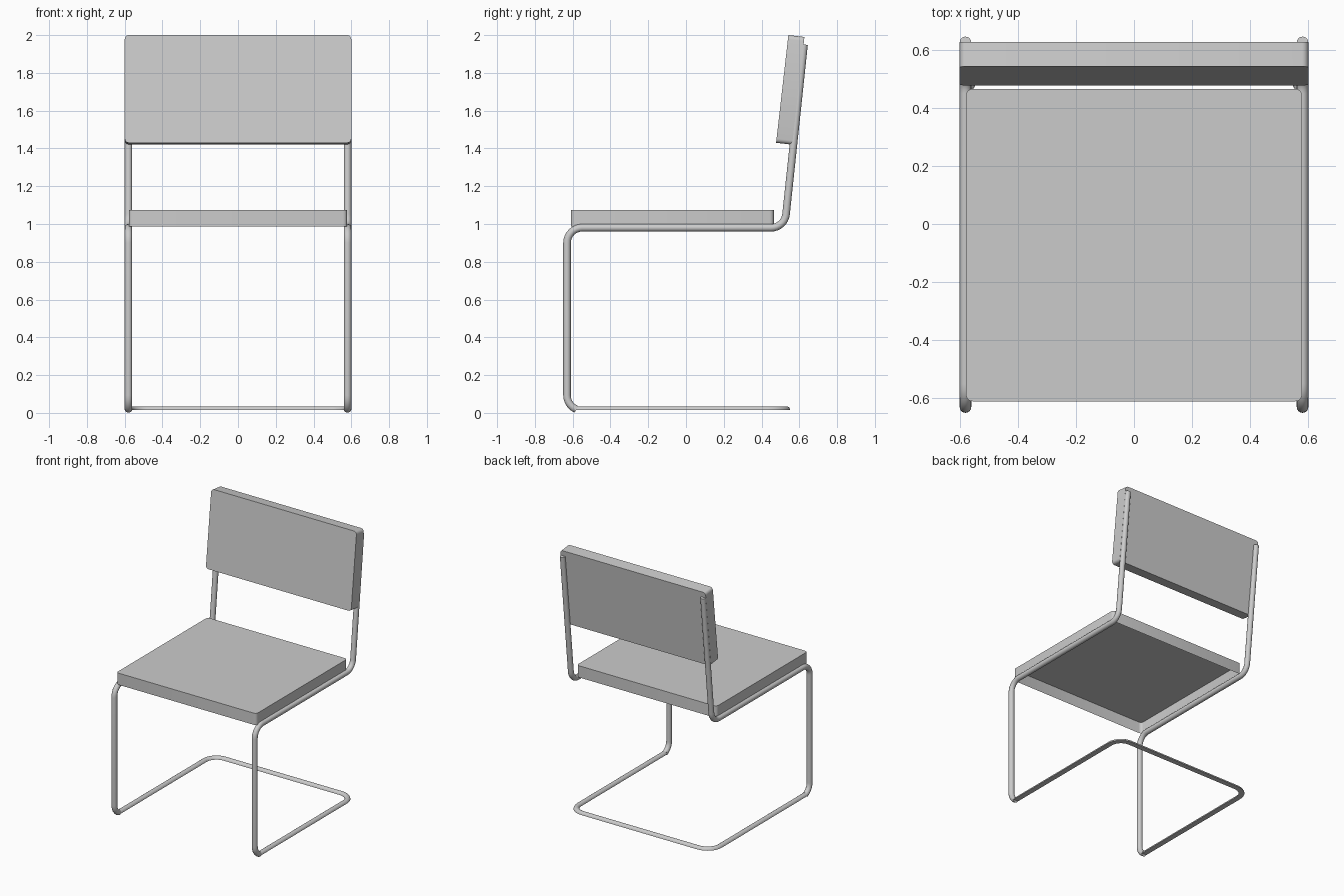
import bpy, bmesh
from math import sin, cos, pi, radians
from mathutils import Vector

if "Cube" in bpy.data.objects:
    bpy.data.objects.remove(bpy.data.objects["Cube"])


def finish(name, bm, smooth=True):
    bmesh.ops.recalc_face_normals(bm, faces=bm.faces)
    mesh = bpy.data.meshes.new(name)
    bm.to_mesh(mesh)
    bm.free()
    ob = bpy.data.objects.new(name, mesh)
    bpy.context.collection.objects.link(ob)
    if smooth:
        bpy.ops.object.select_all(action='DESELECT')
        ob.select_set(True)
        bpy.context.view_layer.objects.active = ob
        bpy.ops.object.shade_smooth_by_angle(angle=radians(40))
    return ob


def fillet(points, radius, seg, closed=False):
    """Round the corners of a polyline with circular arcs."""
    pts = [Vector(p) for p in points]
    n = len(pts)
    out = []
    for i, p in enumerate(pts):
        if not closed and i in (0, n - 1):
            out.append(p)
            continue
        a = (pts[i - 1] - p).normalized()
        b = (pts[(i + 1) % n] - p).normalized()
        half = a.angle(b) / 2
        centre = p + (a + b).normalized() * (radius / sin(half))
        foot = radius * cos(half) / sin(half)
        u, v = p + a * foot - centre, p + b * foot - centre
        sweep_angle = u.angle(v)
        for k in range(seg + 1):
            t = k / seg
            out.append(centre + (u * sin((1 - t) * sweep_angle)
                                 + v * sin(t * sweep_angle)) / sin(sweep_angle))
    return out


def sweep(name, path, profile, normal):
    """Sweep a closed profile along a planar path with capped ends."""
    normal = Vector(normal)
    bm = bmesh.new()
    rings = []
    for i, p in enumerate(path):
        tangent = (path[min(i + 1, len(path) - 1)] - path[max(i - 1, 0)]).normalized()
        side = normal.cross(tangent)
        rings.append([bm.verts.new(p + normal * a + side * b) for a, b in profile])
    m = len(profile)
    for r, s in zip(rings, rings[1:]):
        for j in range(m):
            bm.faces.new((r[j], r[(j + 1) % m], s[(j + 1) % m], s[j]))
    bm.faces.new(rings[0])
    bm.faces.new(rings[-1])
    return finish(name, bm)


def cushion(name, corners, depth, open_end=False):
    """Rounded rectangle extruded along depth, optionally open at the far end."""
    outline = fillet(corners, 0.022, 4, closed=True)
    bm = bmesh.new()
    near = [bm.verts.new(p) for p in outline]
    far = [bm.verts.new(p + Vector(depth)) for p in outline]
    n = len(near)
    for i in range(n):
        j = (i + 1) % n
        bm.faces.new((near[i], near[j], far[j], far[i]))
    bm.faces.new(near)
    if not open_end:
        bm.faces.new(far)
    return finish(name, bm)


R, X = 0.02, 0.58

# side tubes: front leg, seat rail and leaning back post in one bent tube
path = fillet([(X, 0.53, 0.013), (X, -0.63, 0.013), (X, -0.63, 0.98),
               (X, 0.522, 0.98), (X, 0.625, 1.95)], 0.08, 8)[3:]
circle = [(R * cos(2 * pi * k / 16), R * sin(2 * pi * k / 16)) for k in range(16)]
tube = sweep("side_tubes", path, circle, (1, 0, 0))
tube.modifiers.new("Mirror", 'MIRROR')

# floor loop: half-round rod with a flat underside
loop = fillet([(-X, -0.59, 0.015), (-X, 0.532, 0.015),
               (X, 0.532, 0.015), (X, -0.59, 0.015)], 0.1, 8)
half_round = [(R * sin(pi * k / 8), R * cos(pi * k / 8)) for k in range(9)]
sweep("floor_loop", loop, half_round, (0, 0, 1))

# seat: shell open underneath
cushion("seat", [(-0.578, -0.61, 1.075), (0.578, -0.61, 1.075),
                 (0.578, 0.465, 1.075), (-0.578, 0.465, 1.075)],
        (0, 0, -0.087), open_end=True)

# backrest: leaning solid panel
cushion("backrest", [(-0.6, 0.477, 1.43), (0.6, 0.477, 1.43),
                     (0.6, 0.542, 2.0), (-0.6, 0.542, 2.0)],
        (0, 0.085, -0.01))
